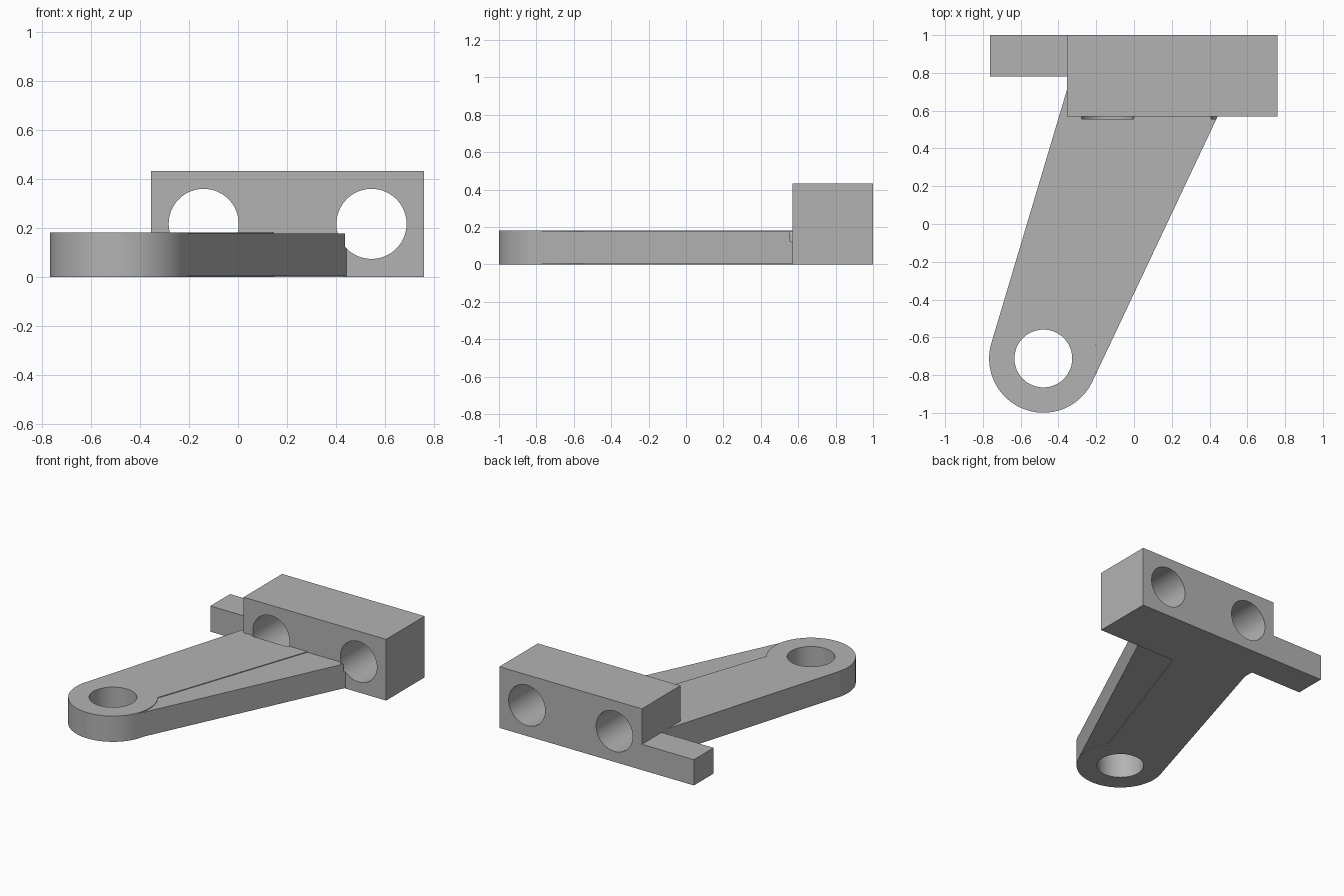
import bpy
import bmesh
from math import radians, cos, sin, pi
from mathutils import Matrix

cube = bpy.data.objects.get("Cube")
if cube:
    bpy.data.objects.remove(cube, do_unlink=True)

grey = bpy.data.materials.new("plain grey")
grey.use_nodes = True
grey.diffuse_color = (0.45, 0.45, 0.45, 1)
grey.node_tree.nodes["Principled BSDF"].inputs["Base Color"].default_value = (0.45, 0.45, 0.45, 1)


def add_object(name, bm):
    bmesh.ops.recalc_face_normals(bm, faces=bm.faces)
    mesh = bpy.data.meshes.new(name)
    bm.to_mesh(mesh)
    bm.free()
    mesh.materials.append(grey)
    obj = bpy.data.objects.new(name, mesh)
    bpy.context.collection.objects.link(obj)
    return obj


def plate(name, outline, z0, z1):
    """Extrude a flat xy outline from z0 to z1."""
    bm = bmesh.new()
    face = bm.faces.new([bm.verts.new((x, y, z0)) for x, y in outline])
    top = bmesh.ops.extrude_face_region(bm, geom=[face])["geom"]
    bmesh.ops.translate(bm, vec=(0, 0, z1 - z0),
                        verts=[v for v in top if isinstance(v, bmesh.types.BMVert)])
    return add_object(name, bm)


def box(name, x0, x1, y0, y1, z0, z1):
    return plate(name, [(x0, y0), (x1, y0), (x1, y1), (x0, y1)], z0, z1)


def cylinder(name, centre, radius, depth, along_y=False):
    bm = bmesh.new()
    turn = Matrix.Rotation(pi / 2 if along_y else 0, 4, 'X')
    bmesh.ops.create_cone(bm, cap_ends=True, segments=64, radius1=radius, radius2=radius,
                          depth=depth, matrix=Matrix.Translation(centre) @ turn)
    obj = add_object(name, bm)
    obj.hide_render = True
    return obj


def arc(centre, radius, start, end, steps):
    angles = [radians(start + (end - start) * i / steps) for i in range(steps + 1)]
    return [(centre[0] + radius * cos(a), centre[1] + radius * sin(a)) for a in angles]


def finish(obj, cutters):
    """Cut the holes, then smooth the round walls."""
    bpy.ops.object.select_all(action='DESELECT')
    obj.select_set(True)
    bpy.context.view_layer.objects.active = obj
    for cutter in cutters:
        mod = obj.modifiers.new("hole", 'BOOLEAN')
        mod.operation = 'DIFFERENCE'
        mod.solver = 'EXACT'
        mod.object = cutter
        bpy.ops.object.modifier_apply(modifier=mod.name)
    bpy.ops.object.shade_smooth_by_angle(angle=radians(30))


# Main dimensions
eye = (-0.48, -0.712)
eye_radius = 0.287
arm_top = 0.182
block_left, block_front = -0.355, 0.57
seam_end = (0.145, block_front)

# Mounting block and its side tab
block = box("mounting_block", block_left, 0.76, block_front, 1, 0, 0.433)
tab = box("side_tab", -0.762, block_left, 0.78, 1, 0, arm_top)

# Arm with rounded eye, and the slightly thinner strip along its edge
arm = plate("arm", arc(eye, eye_radius, 163.5, 394, 64)
            + [seam_end, (block_left, block_front), (block_left, 0.71)], 0, arm_top)
strip = plate("arm_edge_strip", arc(eye, eye_radius, 34, -25.3, 16)
              + [(0.443, block_front), seam_end], 0.005, 0.177)

# Holes: two bolt holes that nick the arm, and the eye bore
bolts = [cylinder("bolt_hole_cutter", (x, 0.857, 0.217), 0.143, 0.6, True)
         for x in (-0.14, 0.545)]
bore = cylinder("eye_bore_cutter", (*eye, 0.1), 0.153, 0.6)

finish(block, bolts)
finish(tab, [])
finish(arm, [bolts[0], bore])
finish(strip, [bolts[1]])

for cutter in bolts + [bore]:
    bpy.data.objects.remove(cutter, do_unlink=True)
